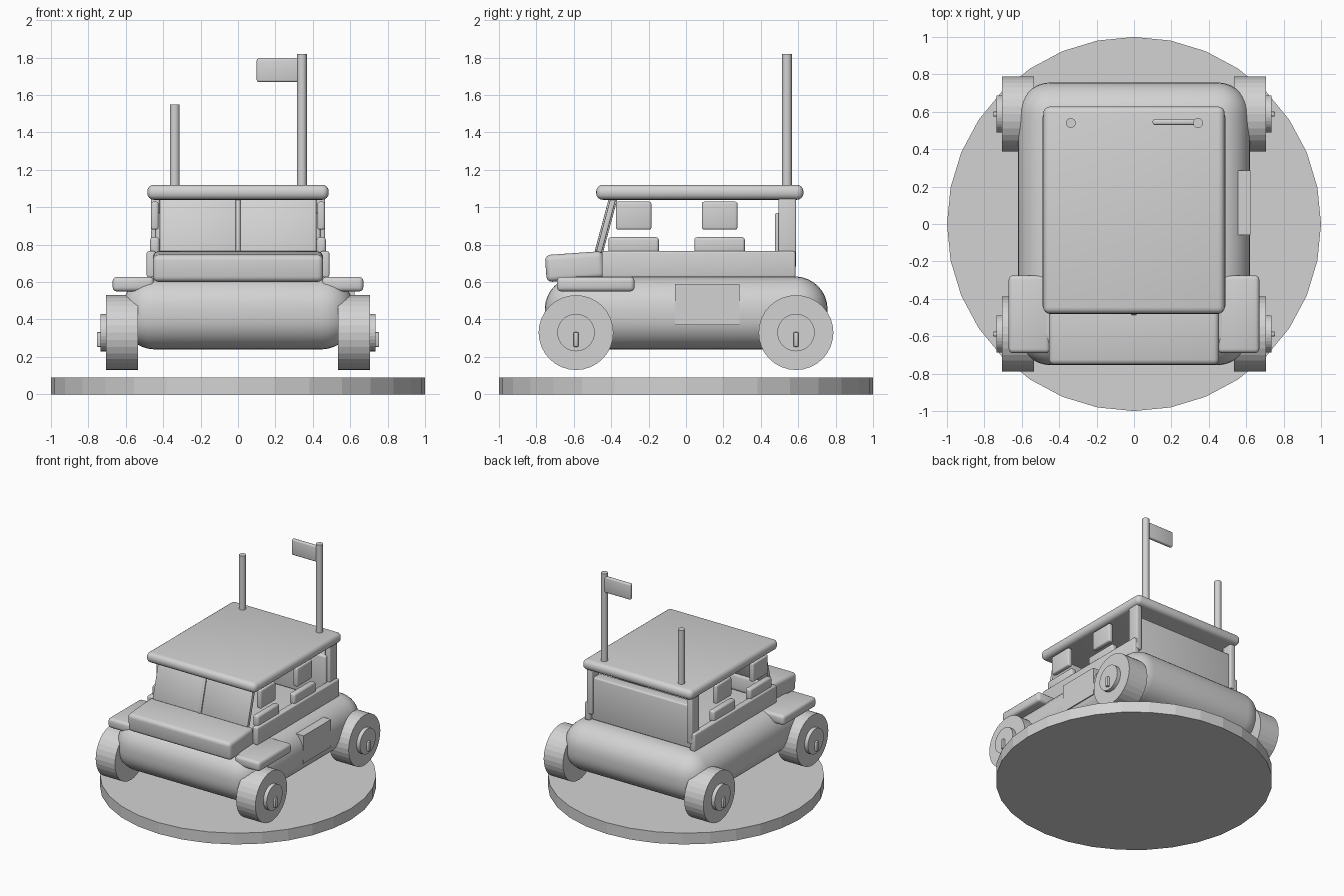
import bpy, bmesh, math
from mathutils import Matrix, Vector

cube = bpy.data.objects.get("Cube")
if cube:
    bpy.data.objects.remove(cube, do_unlink=True)

# Single plain grey
grey = bpy.data.materials.new("plain_grey")
grey.use_nodes = True
GREY = (0.65, 0.65, 0.65, 1)
grey.diffuse_color = GREY
grey.node_tree.nodes["Principled BSDF"].inputs["Base Color"].default_value = GREY


def finish(name, bm, smooth):
    mesh = bpy.data.meshes.new(name)
    bm.to_mesh(mesh)
    bm.free()
    mesh.materials.append(grey)
    obj = bpy.data.objects.new(name, mesh)
    bpy.context.collection.objects.link(obj)
    if smooth:
        bpy.ops.object.select_all(action='DESELECT')
        obj.select_set(True)
        bpy.context.view_layer.objects.active = obj
        bpy.ops.object.shade_smooth_by_angle(angle=math.radians(35))
    return obj


def box(name, x, y, z, bevel=0.0, segments=3, tilt=0.0):
    """Box from (min, max) ranges, with rounded edges and a tilt about x."""
    bm = bmesh.new()
    bmesh.ops.create_cube(bm, size=1)
    size = [r[1] - r[0] for r in (x, y, z)]
    centre = Vector([(r[0] + r[1]) / 2 for r in (x, y, z)])
    bmesh.ops.scale(bm, vec=size, verts=bm.verts)
    if bevel:
        bmesh.ops.bevel(bm, geom=bm.edges[:], offset=bevel, segments=segments,
                        profile=0.5, affect='EDGES')
    bm.transform(Matrix.Translation(centre) @ Matrix.Rotation(tilt, 4, 'X'))
    return finish(name, bm, bevel > 0)


def cylinder(name, centre, radius, length, axis='Z', sides=32, smooth=False):
    bm = bmesh.new()
    bmesh.ops.create_cone(bm, cap_ends=True, segments=sides, radius1=radius,
                          radius2=radius, depth=length)
    turn = Matrix.Rotation(math.pi / 2, 4, 'Y') if axis == 'X' else Matrix()
    bm.transform(Matrix.Translation(centre) @ turn)
    return finish(name, bm, smooth)


def span(side, inner, outer):
    return tuple(sorted((side * inner, side * outer)))


# Display base
cylinder("base_disc", (0, 0, 0.045), 1.0, 0.09)

# Rounded lower body and hood
box("lower_body", (-0.62, 0.62), (-0.755, 0.757), (0.24, 0.63), 0.175, 8)
box("hood", (-0.455, 0.455), (-0.75, -0.44), (0.61, 0.755), 0.03, 4, math.radians(4))
box("side_plate", (0.5, 0.622), (-0.06, 0.285), (0.37, 0.59))

# Roof, rear panel and windscreen
box("roof", (-0.485, 0.485), (-0.48, 0.628), (1.04, 1.12), 0.035, 4)
box("rear_panel", (-0.44, 0.44), (0.475, 0.565), (0.63, 0.97), 0.012)
lean = math.radians(-15)
for side, label in ((1, "left"), (-1, "right")):
    box("windscreen_" + label, span(side, 0.008, 0.42), (-0.442, -0.412),
        (0.755, 1.055), 0.006, 2, lean)
box("windscreen_bar", (-0.013, 0.013), (-0.45, -0.405), (0.755, 1.055), 0.004, 2, lean)

# Parts repeated on both sides
for side, label in ((1, "left"), (-1, "right")):
    box("fender_" + label, span(side, 0.45, 0.67), (-0.69, -0.275), (0.55, 0.628), 0.022)
    box("side_rail_" + label, span(side, 0.44, 0.488), (-0.45, 0.585), (0.625, 0.765), 0.01)
    box("rear_pillar_" + label, span(side, 0.42, 0.465), (0.495, 0.588), (0.68, 1.06), 0.008)

    # Armrest cushions and head pads
    for row, y in (("front", -0.28), ("rear", 0.18)):
        box(f"{row}_cushion_{label}", span(side, 0.42, 0.47),
            (y - 0.135, y + 0.135), (0.75, 0.84), 0.015)
        box(f"{row}_head_pad_{label}", span(side, 0.425, 0.465),
            (y - 0.095, y + 0.095), (0.88, 1.03), 0.012)

    # Wheel, hub and hub knob
    for row, y in (("front", -0.588), ("rear", 0.588)):
        cylinder(f"{row}_wheel_{label}", (side * 0.62, y, 0.33), 0.2, 0.17, 'X')
        cylinder(f"{row}_hub_{label}", (side * 0.69, y, 0.33), 0.1, 0.09, 'X')
        box(f"{row}_hub_knob_{label}", span(side, 0.7, 0.755),
            (y - 0.014, y + 0.014), (0.253, 0.333), 0.008, 2)

# Flag pole, flag and antenna
cylinder("flag_pole", (0.342, 0.54, 1.455), 0.026, 0.73, sides=24, smooth=True)
cylinder("antenna", (-0.338, 0.54, 1.32), 0.026, 0.46, sides=24, smooth=True)
box("flag", (0.1, 0.335), (0.53, 0.56), (1.67, 1.795), 0.01)
